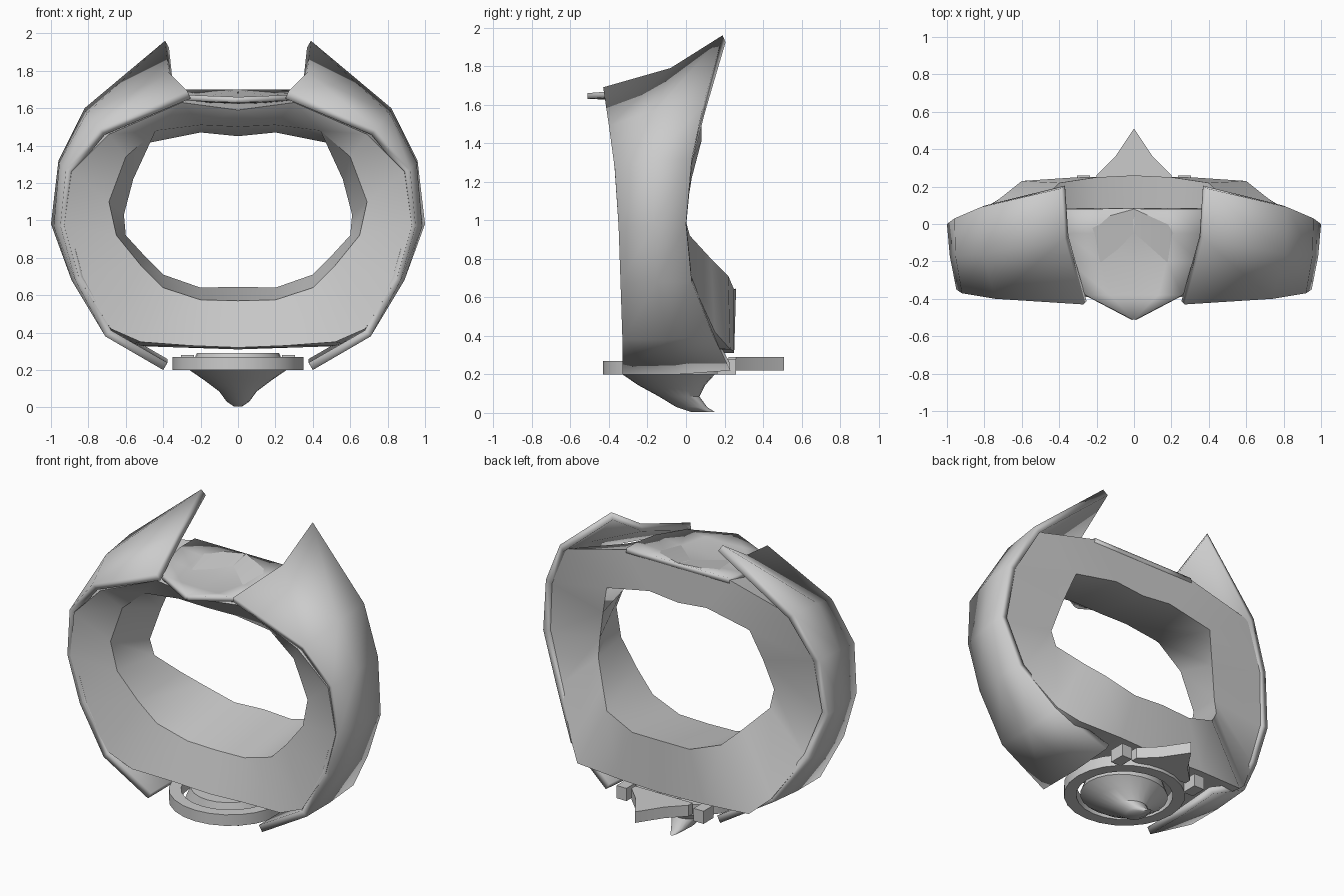
import bpy, bmesh, math
from mathutils import Vector

if "Cube" in bpy.data.objects:
    bpy.data.objects.remove(bpy.data.objects["Cube"])


def finish(name, bm, mirror=False, thick=0, angle=40):
    me = bpy.data.meshes.new(name)
    bm.to_mesh(me)
    bm.free()
    ob = bpy.data.objects.new(name, me)
    bpy.context.collection.objects.link(ob)
    if thick:
        m = ob.modifiers.new("thickness", "SOLIDIFY")
        m.thickness, m.offset = thick, -1
    if mirror:
        ob.modifiers.new("mirror", "MIRROR").merge_threshold = 0.002
    bpy.ops.object.select_all(action="DESELECT")
    ob.select_set(True)
    bpy.context.view_layer.objects.active = ob
    bpy.ops.object.shade_smooth_by_angle(angle=math.radians(angle))
    return ob


def loft(rows, close_rows=False, close_cols=False, caps=False):
    """Skin a grid of equally long point rows."""
    bm = bmesh.new()
    v = [[bm.verts.new(p) for p in r] for r in rows]
    nr, nc = len(v), len(v[0])
    for i in range(nr if close_rows else nr - 1):
        for j in range(nc if close_cols else nc - 1):
            k, l = (i + 1) % nr, (j + 1) % nc
            bm.faces.new((v[i][j], v[k][j], v[k][l], v[i][l]))
    if caps:
        bm.faces.new(v[0])
        bm.faces.new(v[-1])
    if close_rows or caps:
        bmesh.ops.recalc_face_normals(bm, faces=bm.faces)
    return bm


def orient(bm, axis):
    """Make an open sheet face mainly along +axis."""
    bm.normal_update()
    if sum(f.normal[axis] for f in bm.faces) < 0:
        bmesh.ops.reverse_faces(bm, faces=bm.faces)
    return bm


def ellipse(cy, rx, ry, z, n=24):
    return [(rx * math.cos(2 * math.pi * i / n), cy + ry * math.sin(2 * math.pi * i / n), z)
            for i in range(n)]


# Finger band: four edge curves, bottom centre to top centre
front_outer = [(0, -.29, .32), (.25, -.29, .33), (.52, -.32, .35), (.68, -.33, .42), (.85, -.34, .69),
               (.93, -.35, .97), (.89, -.37, 1.26), (.69, -.39, 1.46), (.30, -.39, 1.63), (0, -.39, 1.59)]
back_outer = [(0, .25, .31), (.30, .25, .32), (.60, .23, .33), (.70, .15, .42), (.86, .03, .68),
              (.97, -.01, .97), (.93, .03, 1.31), (.79, .08, 1.58), (.36, .08, 1.69), (0, .08, 1.70)]
back_inner = [(0, .26, .645), (.20, .25, .64), (.40, .22, .71), (.49, .13, .80), (.60, .02, .92),
              (.61, -.01, 1.03), (.56, .03, 1.22), (.50, .08, 1.41), (.20, .08, 1.47), (0, .08, 1.45)]
front_inner = [(0, -.22, .57), (.20, -.22, .575), (.40, -.24, .64), (.52, -.26, .76), (.65, -.28, .92),
               (.69, -.29, 1.10), (.60, -.30, 1.34), (.44, -.31, 1.48), (.20, -.31, 1.51), (0, -.30, 1.50)]
finish("band", loft([front_outer, back_outer, back_inner, front_inner], close_rows=True),
       mirror=True, angle=50)

# Winged side plates wrapping the band
wing_front = [(.40, -.33, .20), (.71, -.33, .38), (.87, -.34, .68), (.95, -.35, .97),
              (.92, -.37, 1.27), (.74, -.40, 1.49), (.27, -.43, 1.69)]
wing_mid = [(.40, -.04, .20), (.71, -.10, .38), (.89, -.15, .68), (.985, -.17, .97),
            (.955, -.17, 1.31), (.81, -.16, 1.57), (.37, -.08, 1.79)]
wing_back = [(.40, .23, .22), (.71, .14, .40), (.89, .03, .68), (1.0, 0, .98),
             (.96, .03, 1.32), (.82, .09, 1.60), (.39, .19, 1.96)]
finish("side_wings", orient(loft([wing_front, wing_mid, wing_back]), 0), mirror=True, thick=.045)

# Pointed, slightly dished shield on top: (y, half width, z)
rows = [[(w * t, y, z - dip * (1 - t * t)) for t in (-1, -.5, 0, .5, 1)]
        for y, w, z, dip in [(.08, .36, 1.70, 0), (-.05, .37, 1.69, .02), (-.20, .35, 1.68, .03),
                             (-.38, .26, 1.67, .015), (-.51, .01, 1.66, 0)]]
finish("top_shield", orient(loft(rows), 2), thick=.03)

# Bezel ring under the band
finish("bezel", loft([ellipse(-.085, .35, .345, .20), ellipse(-.085, .35, .345, .27),
                      ellipse(-.085, .28, .275, .27), ellipse(-.085, .28, .275, .20)],
                     close_rows=True, close_cols=True))

# Hanging beaked stone
finish("stone", loft([ellipse(-.09, .22, .22, .29), ellipse(-.09, .26, .24, .20),
                      ellipse(-.075, .18, .175, .145), ellipse(-.035, .10, .105, .085),
                      ellipse(.03, .06, .08, .03), ellipse(.09, .02, .06, .004)],
                     close_cols=True, caps=True))

# Pointed tail behind the bezel
half = [(.20, .22), (.20, .26), (.10, .36), (0, .51)]
outline = half + [(-x, y) for x, y in reversed(half) if x > 0]
finish("tail", loft([[(x, y, z) for x, y in outline] for z in (.29, .22)],
                    close_cols=True, caps=True), angle=30)

# Two small clasps beside the tail
for side in (-1, 1):
    bm = bmesh.new()
    bmesh.ops.create_cube(bm, size=1)
    bmesh.ops.scale(bm, vec=(.07, .10, .08), verts=bm.verts)
    bmesh.ops.translate(bm, vec=Vector((side * .27, .21, .24)), verts=bm.verts)
    finish("clasp", bm)
